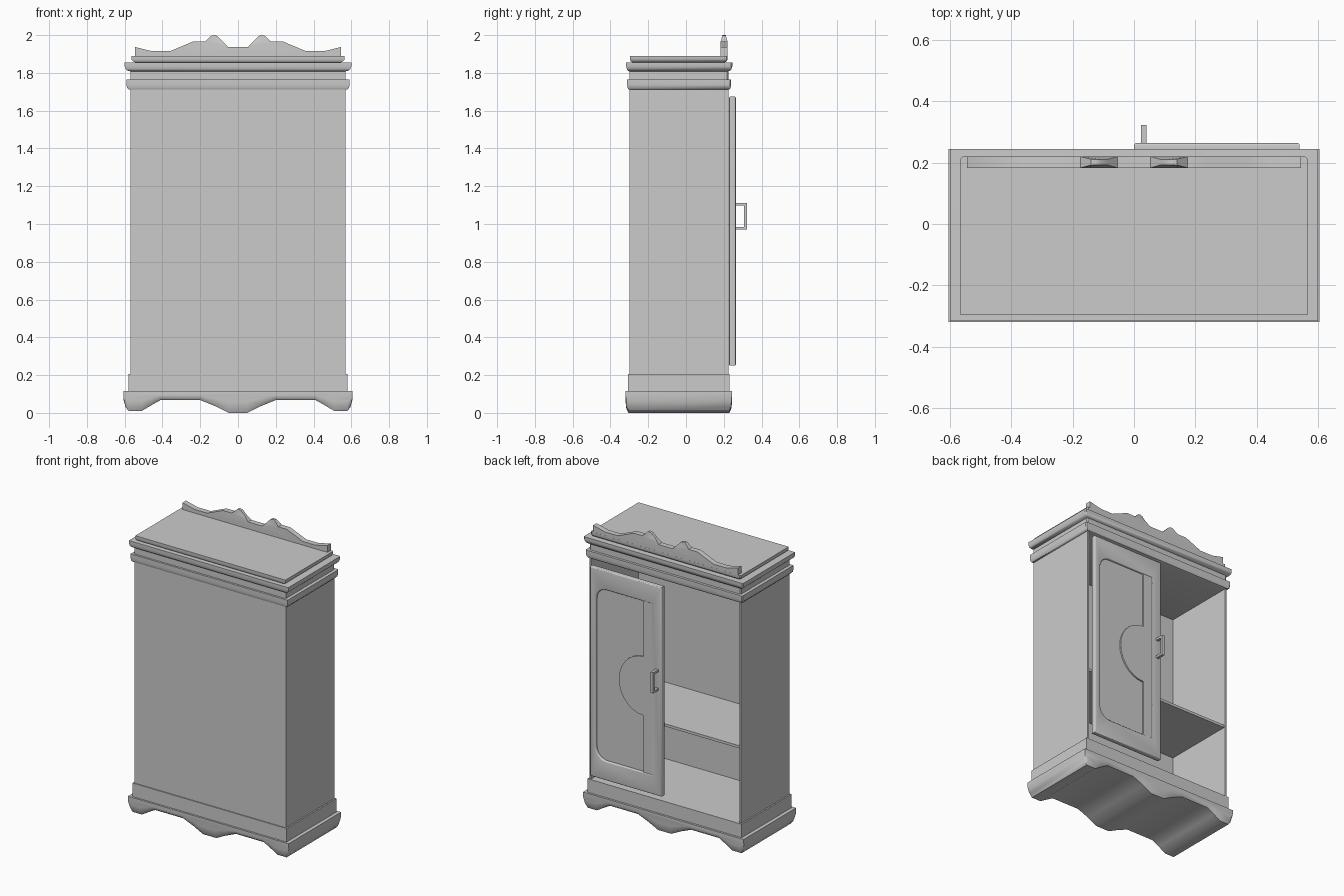
import bpy, bmesh, math
from mathutils import Matrix

cube = bpy.data.objects.get("Cube")
if cube:
    bpy.data.objects.remove(cube, do_unlink=True)

grey = bpy.data.materials.new("plain_grey")
grey.use_nodes = True
grey.diffuse_color = (0.6, 0.6, 0.6, 1)
bsdf = next(n for n in grey.node_tree.nodes if n.type == 'BSDF_PRINCIPLED')
bsdf.inputs["Base Color"].default_value = (0.6, 0.6, 0.6, 1)
bsdf.inputs["Roughness"].default_value = 0.8


def finish(name, bm):
    """Turn a bmesh into a named object with sharp-edged smooth shading."""
    bmesh.ops.remove_doubles(bm, verts=bm.verts, dist=0.0002)
    bmesh.ops.recalc_face_normals(bm, faces=bm.faces)
    mesh = bpy.data.meshes.new(name)
    bm.to_mesh(mesh)
    bm.free()
    mesh.materials.append(grey)
    obj = bpy.data.objects.new(name, mesh)
    bpy.context.collection.objects.link(obj)
    bpy.ops.object.select_all(action='DESELECT')
    obj.select_set(True)
    bpy.context.view_layer.objects.active = obj
    bpy.ops.object.shade_smooth_by_angle(angle=math.radians(35))
    return obj


def box(name, x, y, z):
    """Box from (low, high) pairs on each axis."""
    bm = bmesh.new()
    bmesh.ops.create_cube(bm, size=1)
    for v in bm.verts:
        for i, (low, high) in enumerate((x, y, z)):
            v.co[i] = low if v.co[i] < 0 else high
    return finish(name, bm)


def loft(name, rings):
    """Skin a closed solid through rings that have equal point counts."""
    bm = bmesh.new()
    loops = [[bm.verts.new(p) for p in ring] for ring in rings]
    count = len(loops[0])
    for a, b in zip(loops, loops[1:]):
        for i in range(count):
            j = (i + 1) % count
            bm.faces.new((a[i], a[j], b[j], b[i]))
    bm.faces.new(loops[0])
    bm.faces.new(loops[-1])
    return finish(name, bm)


def moulding(name, profile):
    """Sweep an (overhang, height) profile round the cabinet's footprint."""
    rings = []
    for out, z in profile:
        x, front, back, c = 0.57 + out, -0.30 - out * 0.55, 0.224 + out * 0.7, 0.007
        rings.append([(-x, front, z), (x, front, z), (x, back - c, z),
                      (x - c, back, z), (c - x, back, z), (-x, back - c, z)])
    return loft(name, rings)


def plate(name, outlines, y0, y1, bevel=0.0):
    """Filled (x, z) outlines, later ones being holes, thickened along y."""
    curve = bpy.data.curves.new(name + "_outline", 'CURVE')
    curve.dimensions = '2D'
    curve.fill_mode = 'BOTH'
    curve.extrude = (y1 - y0) / 2 - bevel
    curve.bevel_depth = bevel
    curve.bevel_resolution = 2
    curve.offset = -bevel
    for outline in outlines:
        spline = curve.splines.new('POLY')
        spline.points.add(len(outline) - 1)
        for point, (x, z) in zip(spline.points, outline):
            point.co = (x, z, 0, 1)
        spline.use_cyclic_u = True
    helper = bpy.data.objects.new(name + "_outline", curve)
    bpy.context.collection.objects.link(helper)
    deps = bpy.context.evaluated_depsgraph_get()
    mesh = bpy.data.meshes.new_from_object(helper.evaluated_get(deps))
    bm = bmesh.new()
    bm.from_mesh(mesh)
    bpy.data.objects.remove(helper, do_unlink=True)
    bpy.data.meshes.remove(mesh)
    bm.transform(Matrix.Translation((0, (y0 + y1) / 2, 0)) @ Matrix.Rotation(math.pi / 2, 4, 'X'))
    return finish(name, bm)


def arc(cx, cz, rx, rz, start, end, steps):
    angles = [math.radians(start + (end - start) * i / steps) for i in range(steps + 1)]
    return [(cx + rx * math.cos(a), cz + rz * math.sin(a)) for a in angles]


def mirrored(half):
    """Complete a left-to-centre line to the right-hand side."""
    return half + [(-x, z) for x, z in reversed(half)]


# Scalloped base: the wavy underside runs front to back, lower edges rounded
TOP = 0.115
wave = mirrored([(-0.605, TOP), (-0.605, 0.065), (-0.595, 0.03), (-0.58, 0.01),
                 (-0.51, 0.01), (-0.46, 0.04), (-0.41, 0.068), (-0.20, 0.068),
                 (-0.12, 0.035), (-0.05, 0.0)])
base_rings = [(-0.32, 0.5), (-0.316, 0.2), (-0.305, 0.0),
              (0.23, 0.0), (0.24, 0.2), (0.244, 0.5)]
loft("scalloped_base", [[(x, y, z + (TOP - z) * lift) for x, z in wave]
                        for y, lift in base_rings])

# Plinth and carcass
box("plinth", (-0.58, 0.58), (-0.307, 0.23), (0.11, 0.207))
for side, name in ((-1, "right_wall"), (1, "left_wall")):
    box(name, sorted((side * 0.558, side * 0.57)), (-0.30, 0.224), (0.2, 1.72))
box("rear_panel", (-0.565, 0.565), (-0.30, -0.285), (0.2, 1.72))
box("shelf", (-0.56, 0.56), (-0.29, 0.215), (0.71, 0.728))

# Stepped cornice with two rounded mouldings and a top slab
moulding("cornice", [
    (-0.005, 1.71), (0.01, 1.713), (0.018, 1.722), (0.021, 1.738), (0.021, 1.765),
    (0.0, 1.766), (0.0, 1.808), (0.015, 1.812), (0.024, 1.82), (0.03, 1.835),
    (0.03, 1.855), (-0.025, 1.856), (-0.012, 1.862), (-0.005, 1.873), (-0.005, 1.89)])

# Carved crest, thinner at its two peaks
line = mirrored([(-0.545, 1.88), (-0.545, 1.937), (-0.53, 1.933), (-0.455, 1.915),
                 (-0.36, 1.915), (-0.24, 1.965), (-0.175, 1.965), (-0.14, 1.998),
                 (-0.125, 2.0), (-0.11, 1.995), (-0.085, 1.97), (-0.053, 1.937)])
crest = plate("crest", [line], 0.183, 0.22)
for v in crest.data.vertices:
    if v.co.z > 1.97:
        v.co.y = 0.2015 + (v.co.y - 0.2015) * 0.5

# Door: frame, sunken panel, and raised strip with a half disc
LOW, HIGH, R = 0.38, 1.545, 0.08
recess = ([(0.07, LOW)] + arc(0.495 - R, LOW + R, R, R, -90, 0, 8)
          + arc(0.495 - R, HIGH - R, R, R, 0, 90, 8) + [(0.07, HIGH)])
edge = [(0.0, 0.25), (0.54, 0.25), (0.54, 1.675), (0.0, 1.675)]
plate("door_frame", [edge, recess], 0.228, 0.264, 0.008)
box("door_panel", (0.03, 0.52), (0.234, 0.248), (0.33, 1.6))
strip = ([(0.06, LOW - 0.01), (0.14, LOW - 0.01)]
         + arc(0.14, 0.965, 0.185, 0.2, -90, 90, 14)
         + [(0.14, HIGH + 0.01), (0.06, HIGH + 0.01)])
plate("door_strip", [strip], 0.24, 0.258)

# Handle
for z, name in ((0.97, "handle_lower_arm"), (1.097, "handle_upper_arm")):
    box(name, (0.022, 0.041), (0.255, 0.315), (z, z + 0.015))
box("handle_grip", (0.022, 0.041), (0.307, 0.322), (0.97, 1.112))
